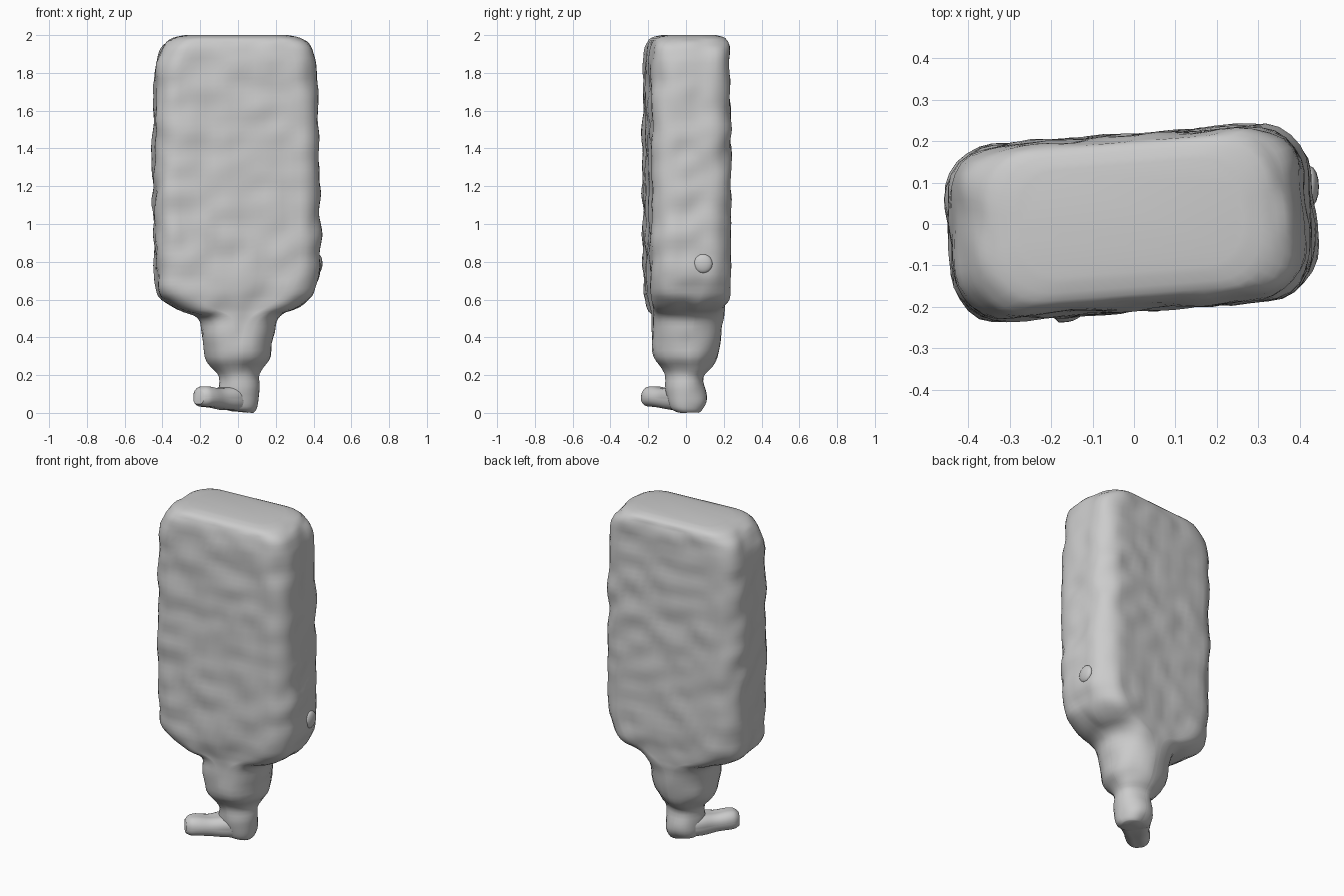
import bpy, bmesh, math
from mathutils import Matrix, Vector, noise

if "Cube" in bpy.data.objects:
    bpy.data.objects.remove(bpy.data.objects["Cube"])


def ring(hx, hy, r, arc=6, long_n=14, short_n=7):
    """Rounded rectangle outline, evenly divided along its straight sides."""
    r = min(r, hx * 0.95, hy * 0.95)
    pts = []
    for q, (sx, sy) in enumerate([(1, 1), (-1, 1), (-1, -1), (1, -1)]):
        c = Vector((sx * (hx - r), sy * (hy - r)))
        for i in range(arc + 1):
            a = math.pi / 2 * (q + i / arc)
            pts.append(c + r * Vector((math.cos(a), math.sin(a))))
        n, step = (long_n, Vector((-2 * sx * (hx - r), 0))) if q % 2 == 0 else (short_n, Vector((0, -2 * sy * (hy - r))))
        last = pts[-1].copy()
        pts += [last + step * i / n for i in range(1, n)]
    return pts


def refine(rows, steps):
    """Smooth in-between sections (Catmull-Rom)."""
    out = []
    for i in range(len(rows) - 1):
        p0, p1, p2, p3 = rows[max(i - 1, 0)], rows[i], rows[i + 1], rows[min(i + 2, len(rows) - 1)]
        n = max(steps, int((p2[0] - p1[0]) / 0.03))
        for k in range(n):
            t = k / n
            # long spans stay straight, short spans are rounded
            if p2[0] - p1[0] > 0.12:
                out.append([b + (c - b) * t for b, c in zip(p1, p2)])
            else:
                out.append([b + 0.5 * t * (c - a + t * (2 * a - 5 * b + 4 * c - d + t * (3 * (b - c) + d - a)))
                            for a, b, c, d in zip(p0, p1, p2, p3)])
    return out + [list(rows[-1])]


def loft(name, rows, steps=3, matrix=Matrix(), wobble=0.0):
    """Rows: z, centre x, centre y, half x, half y, corner radius, twist degrees."""
    bm = bmesh.new()
    rings = []
    for z, cx, cy, hx, hy, r, tw in refine(rows, steps):
        rot = Matrix.Rotation(math.radians(tw), 2)
        loop = []
        for p in ring(hx, hy, r):
            p = rot @ p + Vector((cx, cy))
            loop.append(bm.verts.new((p.x, p.y, z)))
        rings.append(loop)
    n = len(rings[0])
    for a, b in zip(rings, rings[1:]):
        for i in range(n):
            bm.faces.new((a[i], a[(i + 1) % n], b[(i + 1) % n], b[i]))
    bm.faces.new(rings[-1])
    bm.faces.new(rings[0][::-1])
    bm.normal_update()
    # gentle hand-made unevenness
    moves = [(v, v.normal * wobble * noise.noise(v.co * 9)) for v in bm.verts if v.co.z < 1.97]
    for v, d in moves:
        v.co += d
    bm.transform(matrix)
    mesh = bpy.data.meshes.new(name)
    bm.to_mesh(mesh)
    bm.free()
    ob = bpy.data.objects.new(name, mesh)
    bpy.context.collection.objects.link(ob)
    bpy.context.view_layer.objects.active = ob
    ob.select_set(True)
    bpy.ops.object.shade_smooth_by_angle(angle=math.radians(50))
    ob.select_set(False)
    return ob


# slab body, tapering into the round leg, ankle and heel
loft("slab_body_and_leg", [
    (0.005, 0.02, 0.01, 0.06, 0.06, 0.06, 4),
    (0.02, 0.01, 0.0, 0.09, 0.085, 0.09, 4),
    (0.06, 0.01, 0.0, 0.105, 0.105, 0.10, 4),
    (0.12, 0.005, 0.0, 0.107, 0.107, 0.10, 4),
    (0.19, 0.0, -0.005, 0.105, 0.104, 0.10, 4),
    (0.24, 0.0, 0.0, 0.135, 0.13, 0.13, 4),
    (0.30, 0.0, 0.0, 0.172, 0.165, 0.16, 4),
    (0.40, -0.005, 0.0, 0.19, 0.185, 0.17, 4),
    (0.48, 0.0, 0.005, 0.20, 0.187, 0.16, 4.5),
    (0.52, 0.0, 0.005, 0.24, 0.187, 0.16, 4.5),
    (0.55, -0.01, 0.005, 0.31, 0.19, 0.16, 4.5),
    (0.60, -0.012, 0.005, 0.39, 0.20, 0.15, 4.5),
    (0.66, -0.01, 0.003, 0.42, 0.208, 0.135, 4.5),
    (0.78, -0.002, 0.003, 0.437, 0.21, 0.125, 4.5),
    (1.10, -0.008, 0.003, 0.438, 0.21, 0.12, 4.5),
    (1.50, -0.011, 0.003, 0.434, 0.21, 0.12, 4.5),
    (1.80, -0.013, 0.003, 0.426, 0.208, 0.12, 4.5),
    (1.90, -0.01, 0.005, 0.407, 0.206, 0.12, 4.5),
    (1.95, -0.008, 0.007, 0.38, 0.20, 0.12, 4.5),
    (1.985, -0.008, 0.01, 0.335, 0.18, 0.12, 4.5),
    (2.0, -0.008, 0.015, 0.27, 0.13, 0.10, 4.5),
], wobble=0.014)

# toe points diagonally towards front left: local z runs along the toe, local y is up
s = math.sqrt(0.5)
toe_frame = Matrix(((s, 0, -s, 0), (-s, 0, -s, 0), (0, 1, 0, 0), (0, 0, 0, 1)))
loft("toe", [
    (0.00, 0, 0.075, 0.09, 0.06, 0.05, 0),
    (0.08, 0, 0.075, 0.085, 0.06, 0.05, 0),
    (0.16, 0, 0.078, 0.072, 0.054, 0.05, 0),
    (0.23, 0, 0.084, 0.07, 0.054, 0.05, 0),
    (0.27, 0, 0.085, 0.062, 0.05, 0.045, 0),
    (0.295, 0, 0.082, 0.04, 0.035, 0.03, 0),
], matrix=toe_frame, wobble=0.006)

# small lump low on the right side
bpy.ops.mesh.primitive_uv_sphere_add(segments=16, ring_count=10, location=(0.425, 0.09, 0.79))
lump = bpy.context.object
lump.name = "side_lump"
lump.scale = (0.022, 0.05, 0.05)
bpy.ops.object.shade_smooth()
